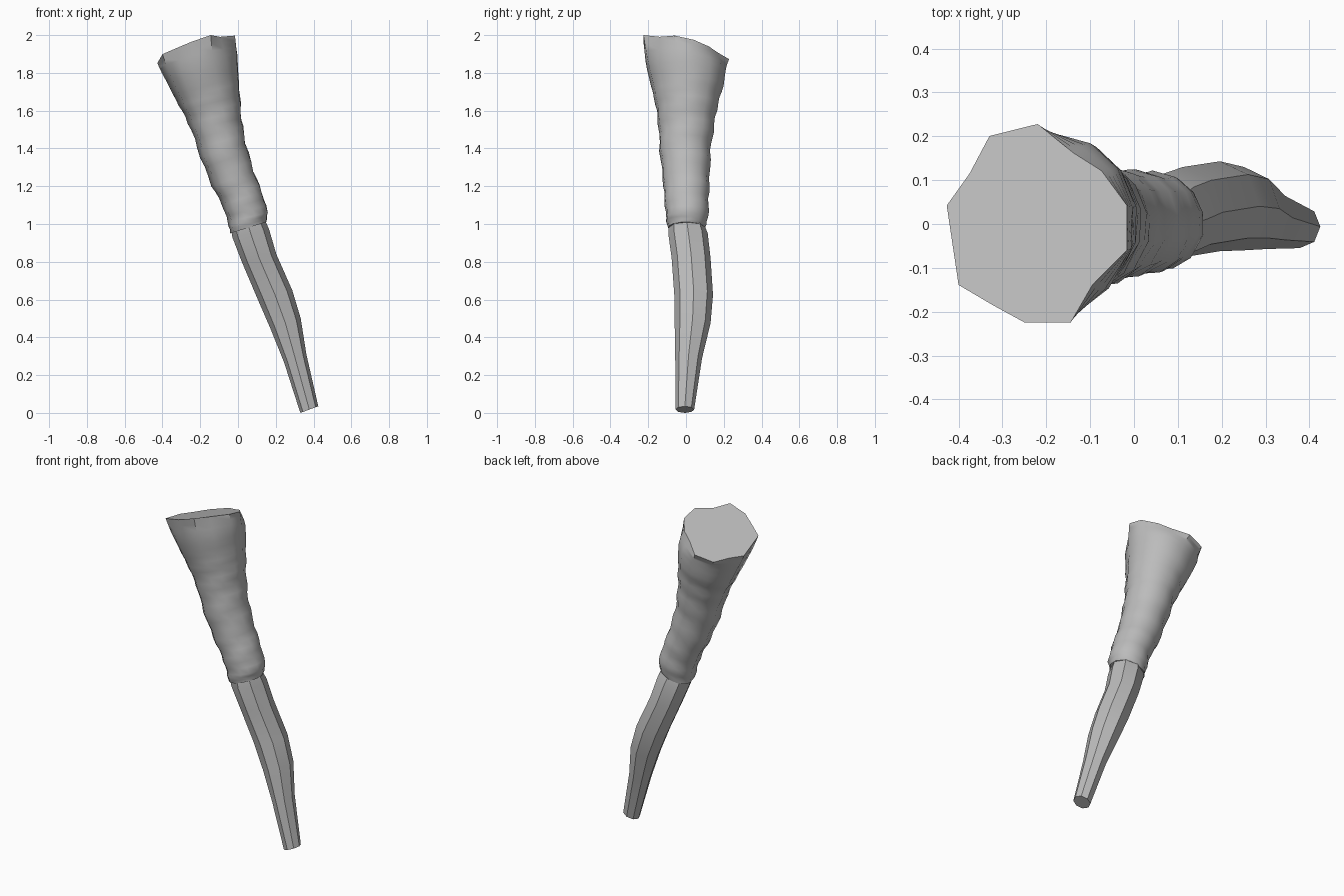
import bpy, bmesh, math
from math import sin, cos, pi

cube = bpy.data.objects.get("Cube")
if cube:
    bpy.data.objects.remove(cube, do_unlink=True)

grey = bpy.data.materials.new("plain_grey")
grey.use_nodes = True
grey.diffuse_color = (0.5, 0.5, 0.5, 1)
grey.node_tree.nodes["Principled BSDF"].inputs["Base Color"].default_value = (0.5, 0.5, 0.5, 1)


def lerp(a, b, t):
    return [p + (q - p) * t for p, q in zip(a, b)]


def refine(rings, n):
    out = [lerp(a, b, i / n) for a, b in zip(rings, rings[1:]) for i in range(n)]
    return out + [rings[-1]]


def ring_point(ring, u, v):
    """Ring = left x, left z, right x, right z, front y, back y."""
    xl, zl, xr, zr, yf, yb = ring
    return ((xl + xr) / 2 + u * (xr - xl) / 2,
            (yf + yb) / 2 + v * (yb - yf) / 2,
            (zl + zr) / 2 + u * (zr - zl) / 2)


def loft(name, loops):
    bm = bmesh.new()
    rows = [[bm.verts.new(p) for p in loop] for loop in loops]
    n = len(rows[0])
    for a, b in zip(rows, rows[1:]):
        for i in range(n):
            j = (i + 1) % n
            bm.faces.new((a[i], a[j], b[j], b[i]))
    bm.faces.new(rows[0])
    bm.faces.new(rows[-1])
    bmesh.ops.recalc_face_normals(bm, faces=bm.faces)
    mesh = bpy.data.meshes.new(name)
    bm.to_mesh(mesh)
    bm.free()
    mesh.materials.append(grey)
    obj = bpy.data.objects.new(name, mesh)
    bpy.context.collection.objects.link(obj)
    bpy.ops.object.select_all(action='DESELECT')
    obj.select_set(True)
    bpy.context.view_layer.objects.active = obj
    bpy.ops.object.shade_smooth_by_angle(angle=math.radians(40))
    return obj


# Uneven outline of the shoulder opening
opening = [(.98, .18), (.7, .53), (.39, .71), (0, 1), (-.53, .88), (-.75, .5), (-1, .18),
           (-.87, -.62), (-.5, -.82), (-.14, -1), (.36, -1), (.6, -.62), (.98, -.27)]

# Sleeve, shoulder to elbow, with slanting cloth folds
sleeve = [(-.427, 1.86, -.012, 1.985, -.225, .228),
          (-.405, 1.8, 0, 1.9, -.215, .215),
          (-.345, 1.68, .005, 1.78, -.185, .198),
          (-.3, 1.6, .013, 1.68, -.163, .17),
          (-.25, 1.5, .02, 1.56, -.147, .15),
          (-.2, 1.35, .042, 1.43, -.14, .13),
          (-.14, 1.2, .085, 1.28, -.123, .125),
          (-.085, 1.1, .128, 1.17, -.115, .12),
          (-.055, 1.01, .16, 1.06, -.107, .118),
          (-.043, .95, .15, 1.01, -.097, .1)]
rings = refine(sleeve, 3)
loops = []
for k, ring in enumerate(rings):
    fold = 0.03 * min(1, max(0, (k - 5) / 6))
    round_off = min(1, k / 4)
    loop = []
    for u, v in opening:
        a = math.atan2(v, u)
        r = 1 + fold * sin(k * 1.9 + 1.5 * cos(a) + 2 * sin(a))
        cu, cv = lerp((u, v), (cos(a) * r, sin(a) * r), round_off)
        x, y, z = ring_point(ring, cu, cv)
        loop.append((x, y, min(2, z - 0.05 * v * (1 - round_off))))
    loops.append(loop)
loops[0][10] = (*loops[0][10][:2], 2.0)
loft("sleeve", loops)

# Forearm, slipped into the sleeve and cut flat at the wrist
forearm = [(-.04, .99, .135, 1.04, -.088, .09),
           (-.03, .93, .165, .97, -.094, .115),
           (.02, .8, .203, .84, -.076, .13),
           (.105, .6, .287, .65, -.062, .143),
           (.17, .45, .332, .5, -.06, .13),
           (.243, .27, .362, .31, -.057, .085),
           (.33, 0, .425, .035, -.055, .043)]
sides = 8
loft("forearm", [[ring_point(r, cos(2 * pi * i / sides), sin(2 * pi * i / sides))
                  for i in range(sides)] for r in forearm])
